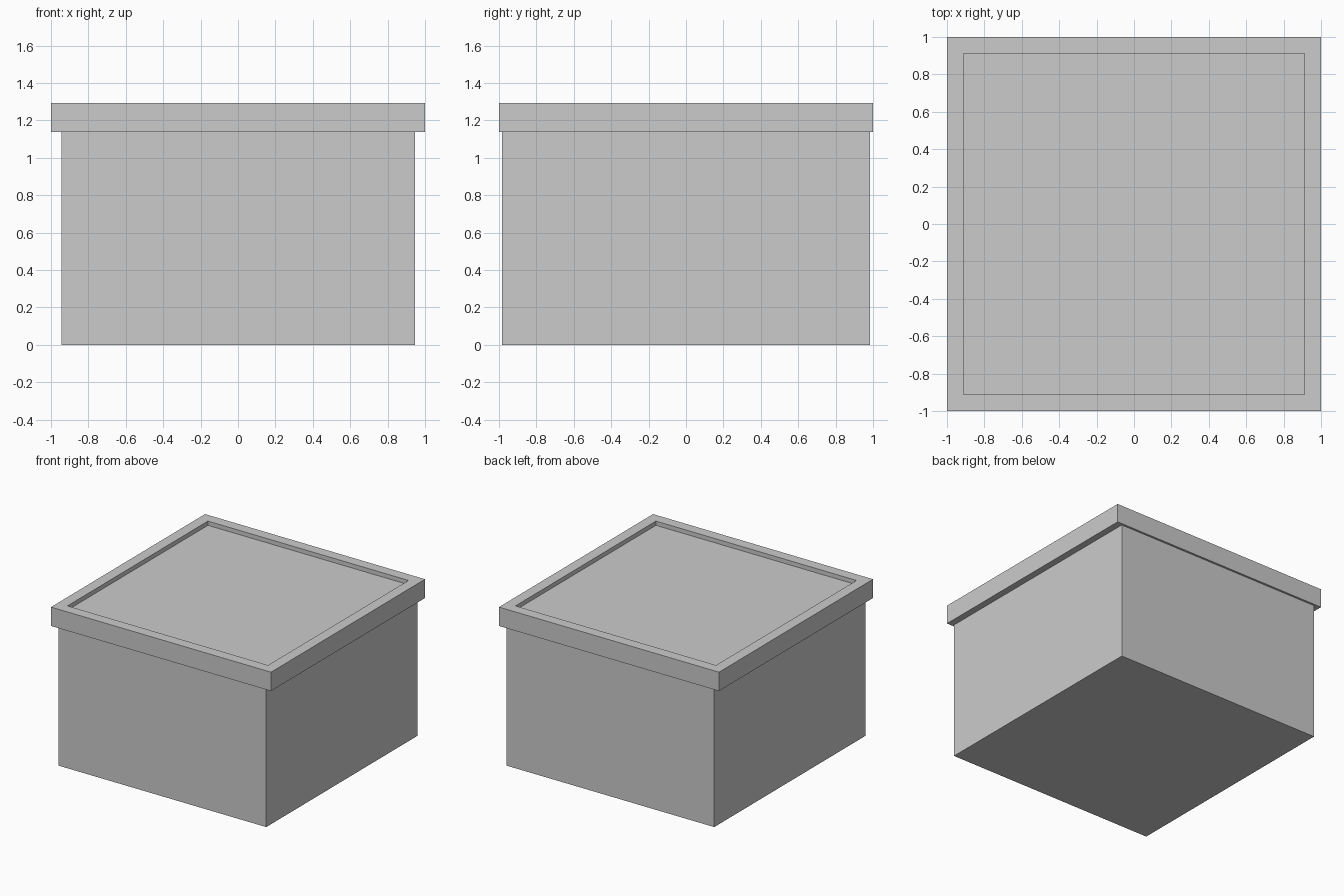
import bpy, bmesh

if "Cube" in bpy.data.objects:
    bpy.data.objects.remove(bpy.data.objects["Cube"])


def box(name, hx, hy, z0, z1):
    """Box centred on x/y, spanning z0 to z1."""
    bm = bmesh.new()
    bmesh.ops.create_cube(bm, size=2)
    for v in bm.verts:
        v.co.x *= hx
        v.co.y *= hy
        v.co.z = z1 if v.co.z > 0 else z0
    mesh = bpy.data.meshes.new(name)
    obj = bpy.data.objects.new(name, mesh)
    bpy.context.collection.objects.link(obj)
    return obj, bm


# Box body
body, bm = box("box_body", 0.945, 0.983, 0, 1.139)
bm.to_mesh(body.data)
bm.free()

# Lid with a shallow recessed panel on top
lid, bm = box("box_lid", 1.0, 1.0, 1.139, 1.294)
bm.normal_update()
top = max(bm.faces, key=lambda f: f.calc_center_median().z)
bmesh.ops.inset_region(bm, faces=[top], thickness=0.125)
panel = bmesh.ops.extrude_face_region(bm, geom=[top])
bmesh.ops.translate(bm, vec=(0, 0, -0.035),
                    verts=[g for g in panel["geom"] if isinstance(g, bmesh.types.BMVert)])
if top.is_valid:
    bmesh.ops.delete(bm, geom=[top], context="FACES_ONLY")
bmesh.ops.recalc_face_normals(bm, faces=bm.faces)
bm.to_mesh(lid.data)
bm.free()
